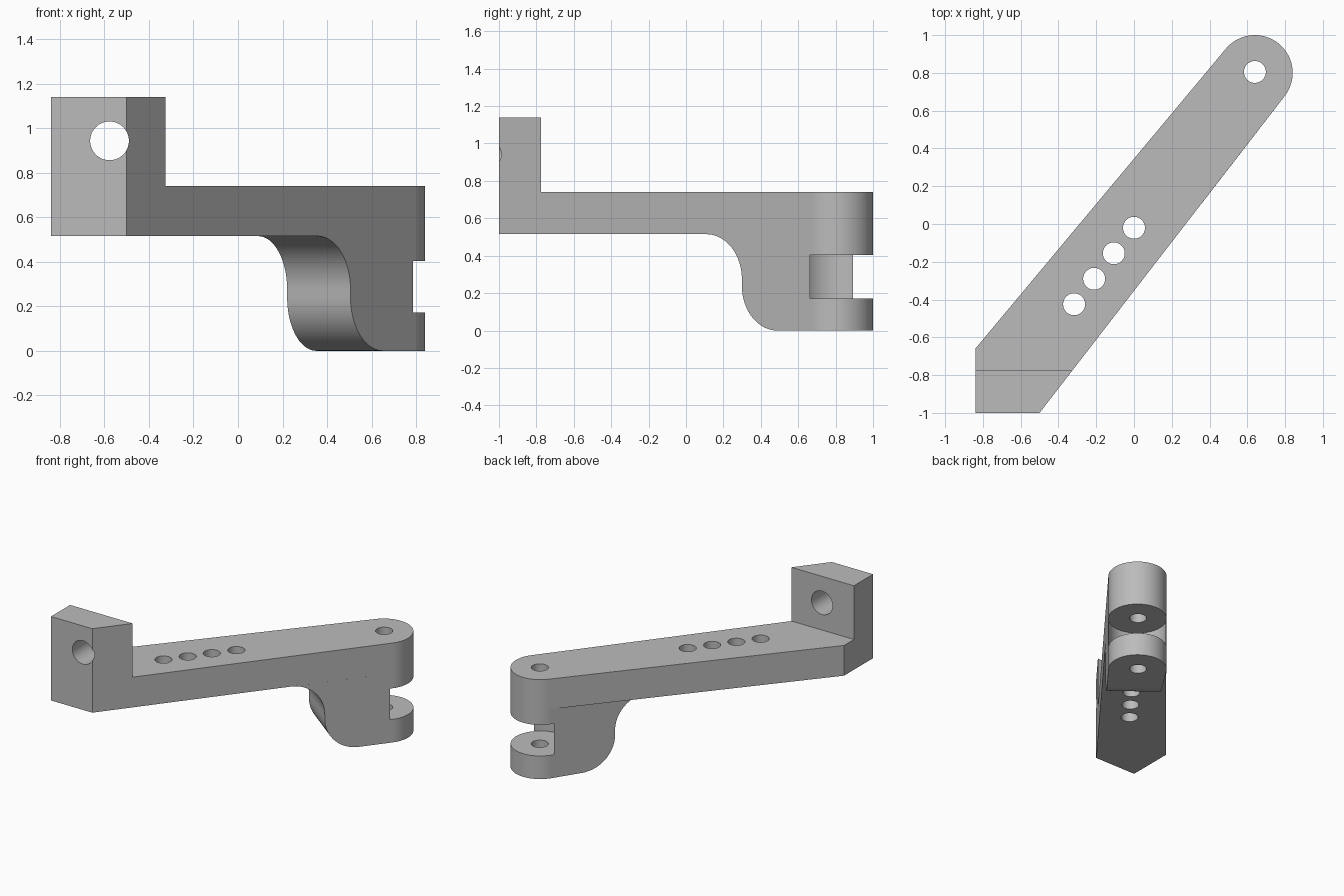
import bpy, bmesh, math
from mathutils import Vector, Matrix

cube = bpy.data.objects.get("Cube")
if cube:
    bpy.data.objects.remove(cube)

grey = bpy.data.materials.new("plain_grey")
grey.use_nodes = True
colour = (0.5, 0.5, 0.5, 1)
grey.diffuse_color = colour
grey.node_tree.nodes["Principled BSDF"].inputs["Base Color"].default_value = colour


def prism(name, points, vector):
    """Extrude a closed loop of 3D points along a vector."""
    bm = bmesh.new()
    face = bm.faces.new([bm.verts.new(p) for p in points])
    top = bmesh.ops.extrude_face_region(bm, geom=[face])["geom"]
    bmesh.ops.translate(bm, vec=vector, verts=[v for v in top if isinstance(v, bmesh.types.BMVert)])
    bmesh.ops.recalc_face_normals(bm, faces=bm.faces)
    mesh = bpy.data.meshes.new(name)
    bm.to_mesh(mesh)
    bm.free()
    mesh.materials.append(grey)
    obj = bpy.data.objects.new(name, mesh)
    bpy.context.collection.objects.link(obj)
    return obj


def plan(name, outline, z0, z1):
    return prism(name, [(x, y, z0) for x, y in outline], Vector((0, 0, z1 - z0)))


def circle(cx, cy, r, n=64):
    return [(cx + r * math.cos(2 * math.pi * i / n), cy + r * math.sin(2 * math.pi * i / n)) for i in range(n)]


def apply_all(obj):
    bpy.ops.object.select_all(action="DESELECT")
    bpy.context.view_layer.objects.active = obj
    obj.select_set(True)
    for m in list(obj.modifiers):
        bpy.ops.object.modifier_apply(modifier=m.name)


def boolean(obj, tool, operation="DIFFERENCE"):
    mod = obj.modifiers.new("cut", "BOOLEAN")
    mod.operation, mod.solver, mod.object = operation, "EXACT", tool
    apply_all(obj)
    bpy.data.objects.remove(tool)


# Main dimensions
PIVOT, R = Vector((0.64, 0.80)), 0.2
UNDER, DECK, TOP = 0.515, 0.74, 1.14
RIGHT, LEFT, LUG = math.radians(52.3), math.radians(50.1), math.radians(57.2)


def rim(angle):
    return PIVOT + R * Vector((math.cos(angle), math.sin(angle)))


# Rounded end, shared by the arm and the clevis below it
a0, a1 = RIGHT - math.pi / 2, LEFT + math.pi / 2
cap = [rim(a0 + (a1 - a0) * i / 48) for i in range(49)]
along = Vector((math.cos(RIGHT), math.sin(RIGHT)))
across = Vector((-along.y, along.x))

# Tapered arm with an upright block at the front
arm = plan("bracket_arm", [(-0.84, -0.66), (-0.84, -1), (-0.5, -1)] + cap, UNDER, TOP)
boolean(arm, plan("deck_cutter", [(-2, -0.775), (2, -0.775), (2, 2), (-2, 2)], DECK, 2))

# Clevis lug: narrowing plan, trimmed to an S-shaped side profile
lug_tip = [rim(a1 + (LUG + math.pi / 2 - a1) * i / 3) for i in range(1, 4)]
lug_back = lug_tip[-1] - 0.95 * Vector((math.cos(LUG), math.sin(LUG)))
lug = plan("clevis_lug", cap + lug_tip + [lug_back, cap[0] - 0.9 * along], 0, UNDER)

r, neck, steps = 0.24, -0.479, 20
arcs = [i / steps * math.pi / 2 for i in range(steps + 1)]
side = [(neck - r + r * math.sin(a), UNDER - r + r * math.cos(a)) for a in arcs]
side += [(neck + r - r * math.cos(a), r - r * math.sin(a)) for a in arcs]
side += [(neck + r, -0.1), (1, -0.1), (1, 0.7), (neck - r, 0.7)]
loop = []
for t, z in side:
    p = cap[0] + along * t - across * 0.3
    loop.append((p.x, p.y, z))
boolean(lug, prism("side_profile", loop, (across * 1.2).to_3d()), "INTERSECT")

# Round clearance slot between the two clevis ears
boolean(lug, plan("slot_cutter", circle(*PIVOT, R + 0.001, 128), 0.172, 0.403))
boolean(arm, lug, "UNION")

# Vertical holes: pivot pin and a row of four
for x, y in [(0.64, 0.805), (0, -0.02), (-0.107, -0.155), (-0.211, -0.29), (-0.317, -0.425)]:
    boolean(arm, plan("hole_cutter", circle(x, y, 0.058), -0.2, 1))

# Cross hole through the upright block
ring = [(x, -1.3, z) for x, z in circle(-0.577, 0.943, 0.087)]
boolean(arm, prism("cross_hole_cutter", ring, Vector((0, 0.8, 0))))

# Smooth curved walls, crisp edges, flat planes
bpy.ops.object.select_all(action="DESELECT")
arm.select_set(True)
bpy.context.view_layer.objects.active = arm
bpy.ops.object.shade_smooth_by_angle(angle=math.radians(25))
weighted = arm.modifiers.new("flat_planes", "WEIGHTED_NORMAL")
weighted.keep_sharp = True
